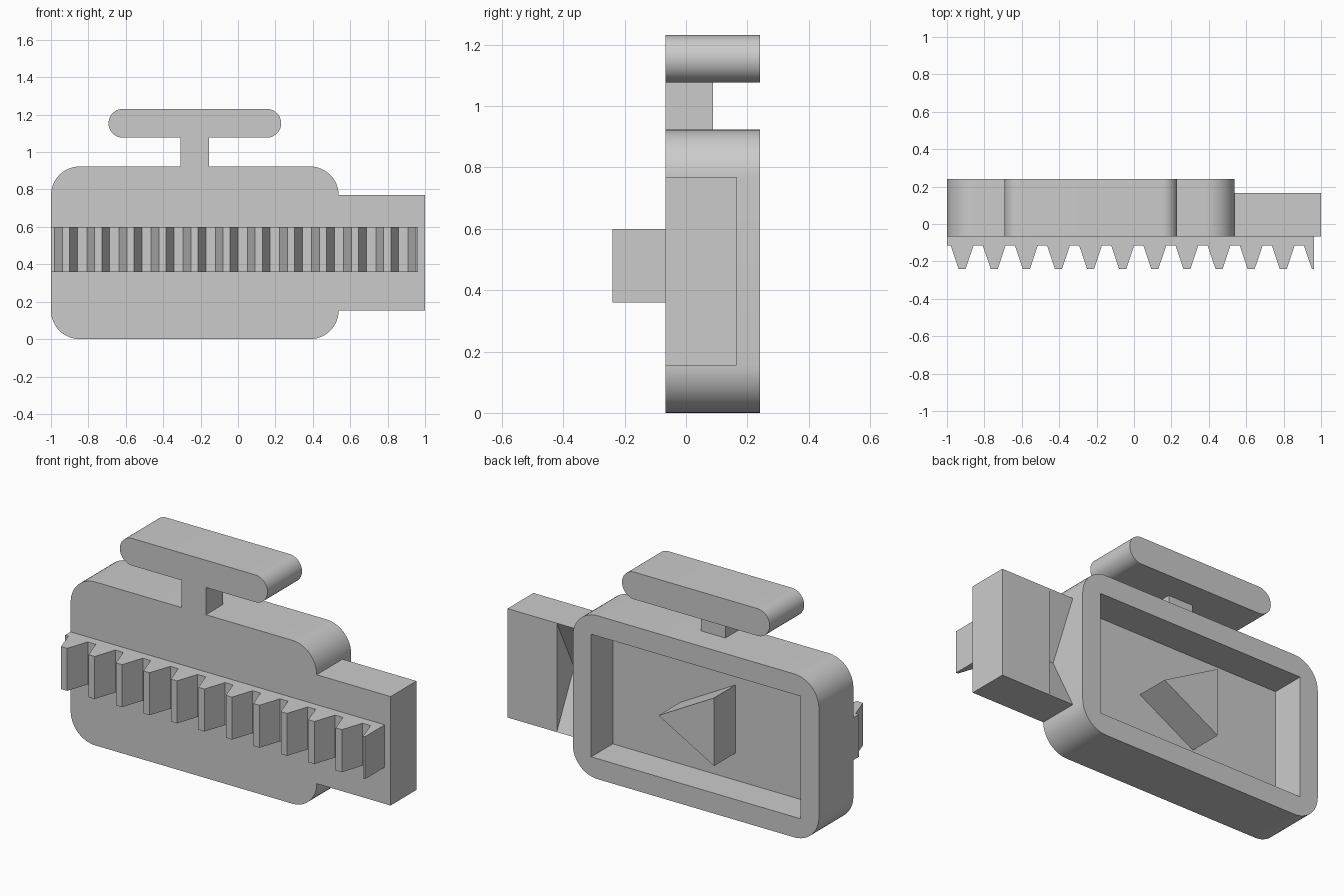
import bpy, bmesh, math

cube = bpy.data.objects.get("Cube")
if cube:
    bpy.data.objects.remove(cube, do_unlink=True)

U = 1 / 13             # design module: overall length is 26 modules
FRONT = -0.066         # shared front plane of body, slab and handle
BACK = FRONT + 4 * U
MID_Z = 6 * U

grey = bpy.data.materials.new("light_grey")
grey.use_nodes = True
color = (0.6, 0.6, 0.6, 1)
grey.diffuse_color = color
grey.node_tree.nodes["Principled BSDF"].inputs["Base Color"].default_value = color


def prism(name, outline, axis, start, end):
    """Extrude a 2D outline along one axis; its points use the other two axes in order."""
    bm = bmesh.new()

    def ring(depth):
        verts = []
        for p in outline:
            co = list(p)
            co.insert(axis, depth)
            verts.append(bm.verts.new(co))
        return verts

    a, b = ring(start), ring(end)
    bm.faces.new(a)
    bm.faces.new(b[::-1])
    for i in range(len(a)):
        j = (i + 1) % len(a)
        bm.faces.new((a[i], b[i], b[j], a[j]))
    bmesh.ops.recalc_face_normals(bm, faces=bm.faces[:])
    mesh = bpy.data.meshes.new(name)
    bm.to_mesh(mesh)
    bm.free()
    mesh.materials.append(grey)
    obj = bpy.data.objects.new(name, mesh)
    bpy.context.collection.objects.link(obj)
    return obj


def rect(x0, x1, z0, z1):
    return [(x0, z0), (x1, z0), (x1, z1), (x0, z1)]


def rounded(x0, x1, z0, z1, r, steps=12):
    """Rectangle outline with round corners."""
    pts = []
    corners = [(x1 - r, z0 + r), (x1 - r, z1 - r), (x0 + r, z1 - r), (x0 + r, z0 + r)]
    for k, (cx, cz) in enumerate(corners):
        for i in range(steps + 1):
            t = math.pi / 2 * (k - 1 + i / steps)
            p = (cx + r * math.cos(t), cz + r * math.sin(t))
            if not pts or math.dist(p, pts[-1]) > 1e-5:
                pts.append(p)
    if math.dist(pts[0], pts[-1]) < 1e-5:
        pts.pop()
    return pts


# Body: rounded block with a rectangular tray cut into the back
left, right = -1, -1 + 20 * U
body = prism("body", rounded(left, right, 0, 12 * U, 2 * U), 1, FRONT, BACK)
wall = 1.5 * U
floor_y = FRONT + wall
cutter = prism("tray_cutter", rect(left + wall, right - wall, wall, 12 * U - wall),
               1, floor_y, BACK + U)
cutter.hide_render = True
cut = body.modifiers.new("tray", "BOOLEAN")
cut.operation = "DIFFERENCE"
cut.solver = "EXACT"
cut.object = cutter
bpy.context.view_layer.update()
graph = bpy.context.evaluated_depsgraph_get()
body_mesh = bpy.data.meshes.new_from_object(body.evaluated_get(graph))
body.modifiers.clear()
body.data = body_mesh
bpy.data.objects.remove(cutter, do_unlink=True)

# Triangular wedge standing on the tray floor
prism("tray_wedge", [(-0.345, MID_Z - 2.5 * U), (0.003, MID_Z), (-0.345, MID_Z + 2.5 * U)],
      1, floor_y, BACK)

# Side slab: solid end plus a neck with a V groove in its back
low, high = 2 * U, 10 * U
slab_back = FRONT + 3 * U
neck_end = right + 2 * U
prism("slab_end", rect(neck_end, 1, low, high), 1, FRONT, slab_back)
prism("slab_neck", [(FRONT, low), (slab_back, low), (FRONT + U, MID_Z),
                    (slab_back, high), (FRONT, high)], 0, right, neck_end)

# Handle: stem and rounded crossbar
prism("handle_stem", rect(-1 + 9 * U, -1 + 11 * U, 12 * U, 14 * U), 1, FRONT, FRONT + 2 * U)
prism("handle_bar", rounded(-1 + 4 * U, -1 + 16 * U, 14 * U, 16 * U, U), 1, FRONT, BACK)

# Gear rack across the front, with the last tooth cut short
pitch, root_y, tip_y, rack_end = 0.1717, -0.115, -0.24, 0.963
outline = [(-1, FRONT), (-1, root_y)]
for i in range(12):
    c = -0.919 + i * pitch
    tooth = [(c - 0.061, root_y), (c - 0.019, tip_y), (c + 0.019, tip_y), (c + 0.061, root_y)]
    outline += [p for p in tooth if p[0] < rack_end]
outline += [(rack_end, tip_y), (rack_end, FRONT)]
prism("gear_rack", outline, 2, 0.36, 0.60)

# Smooth the round corners, keep the edges sharp
for obj in bpy.context.scene.objects:
    obj.select_set(obj.type == "MESH")
bpy.context.view_layer.objects.active = body
bpy.ops.object.shade_smooth_by_angle(angle=math.radians(20))
